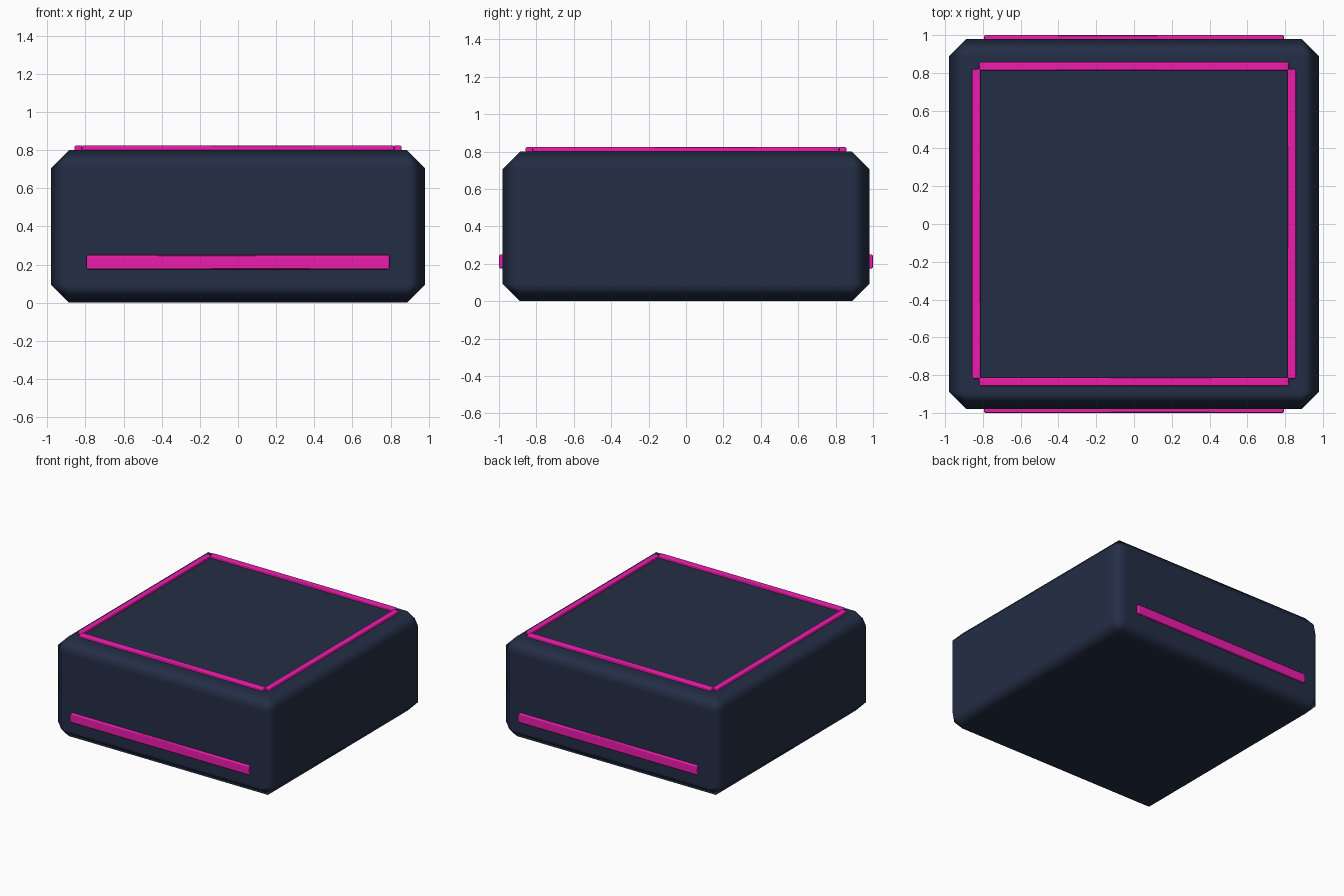
import bpy

if "Cube" in bpy.data.objects:
    bpy.data.objects.remove(bpy.data.objects["Cube"])

def material(name, color):
    m = bpy.data.materials.new(name)
    m.diffuse_color = color
    m.use_nodes = True
    m.node_tree.nodes["Principled BSDF"].inputs["Base Color"].default_value = m.diffuse_color
    return m

NAVY = material("dark_navy", (0.017, 0.027, 0.06, 1))
PINK = material("hot_pink", (0.85, 0.012, 0.42, 1))

def box(name, center, size, bevel, mat):
    """Chamfered box with hardened normals, so flats stay flat and edges blend."""
    bpy.ops.mesh.primitive_cube_add(size=1, location=center)
    ob = bpy.context.object
    ob.name = name
    ob.scale = size
    bpy.ops.object.transform_apply(location=False, rotation=False, scale=True)
    bpy.ops.object.shade_smooth()
    mod = ob.modifiers.new("chamfer", 'BEVEL')
    mod.width = bevel
    mod.segments = 1
    mod.limit_method = 'ANGLE'
    mod.harden_normals = True
    ob.data.materials.append(mat)
    return ob

# main block
box("body", (0, 0, 0.4), (1.96, 1.96, 0.8), 0.093, NAVY)

for s, side_x, side_y in ((-1, "left", "front"), (1, "right", "back")):
    # glowing frame on the top face
    box(f"top_trim_{side_y}", (0, s * 0.835, 0.81), (1.64, 0.046, 0.03), 0.008, PINK)
    box(f"top_trim_{side_x}", (s * 0.835, 0, 0.81), (0.046, 1.64, 0.03), 0.008, PINK)
    # light strip low on the front and back
    box(f"light_strip_{side_y}", (0, s * 0.982, 0.212), (1.59, 0.036, 0.075), 0.008, PINK)
